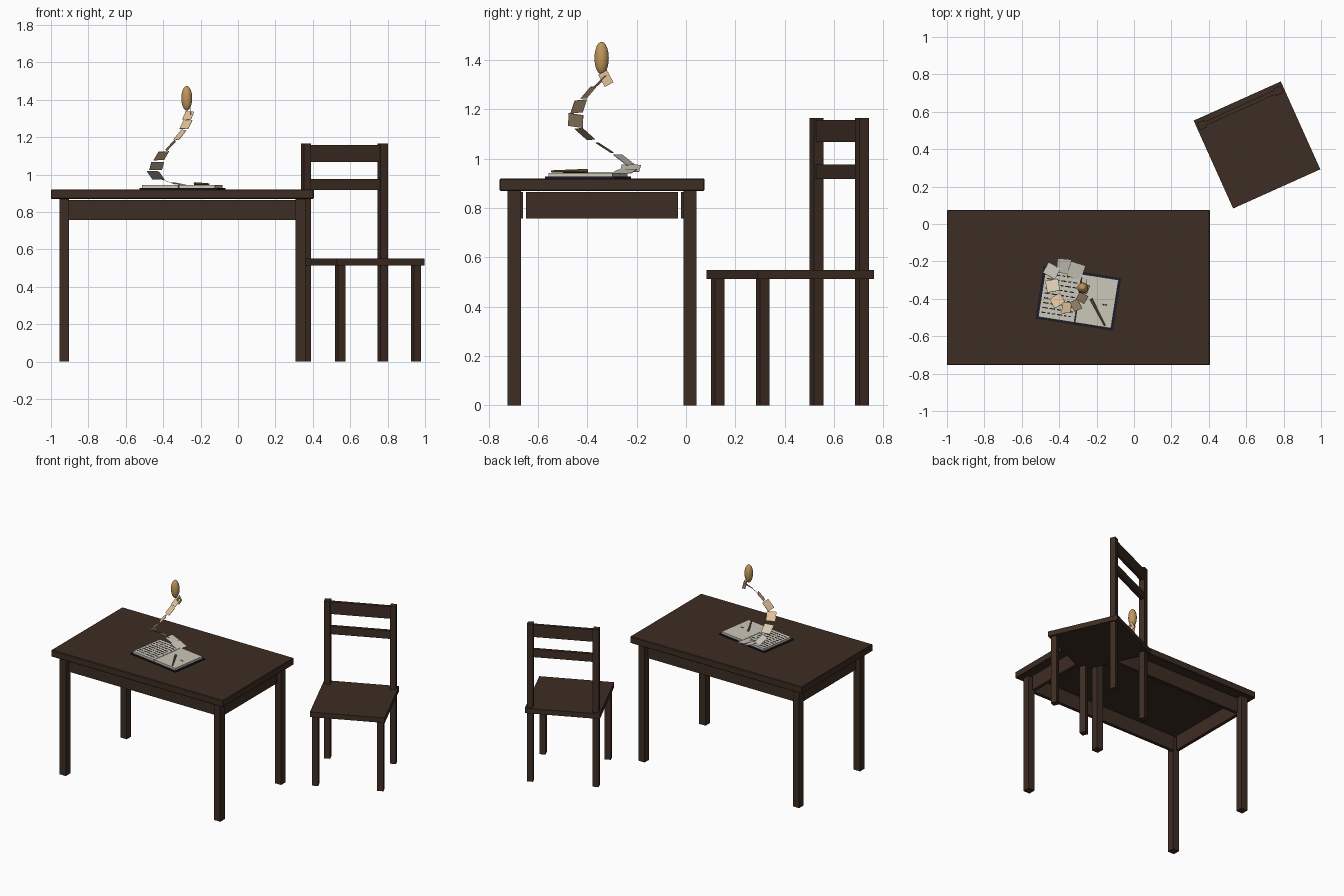
import bpy, math, random
from mathutils import Vector, Matrix

random.seed(4)
default = bpy.data.objects.get("Cube")
if default:
    bpy.data.objects.remove(default, do_unlink=True)


def material(name, rgb):
    m = bpy.data.materials.new(name)
    m.use_nodes = True
    color = (*rgb, 1)
    m.diffuse_color = color
    m.node_tree.nodes["Principled BSDF"].inputs["Base Color"].default_value = color
    return m


wood = material("dark wood", (0.048, 0.026, 0.017))
navy = material("navy cover", (0.012, 0.012, 0.025))
paper = material("paper", (0.60, 0.57, 0.49))
cream = material("cream paper", (0.68, 0.58, 0.43))
peach = material("peach paper", (0.75, 0.53, 0.32))
ink = material("ink", (0.01, 0.01, 0.01))
gold = material("gold", (0.52, 0.31, 0.10))
pen_wood = material("pen wood", (0.25, 0.14, 0.05))


def box(name, x, y, z, mat, frame=Matrix(), bevel=0):
    """Box from (low, high) ranges, placed in a frame."""
    bpy.ops.mesh.primitive_cube_add(size=1)
    ob = bpy.context.object
    ob.name = name
    ranges = (x, y, z)
    size = Vector([b - a for a, b in ranges])
    mid = Vector([(a + b) / 2 for a, b in ranges])
    ob.data.transform(Matrix.Translation(mid) @ Matrix.Diagonal((*size, 1)))
    ob.matrix_world = frame
    ob.data.materials.append(mat)
    if bevel:
        mod = ob.modifiers.new("soft edges", 'BEVEL')
        mod.width = bevel
    return ob


def around(c, half):
    return (c - half, c + half)


def frame_at(x, y, degrees):
    return Matrix.Translation((x, y, 0)) @ Matrix.Rotation(math.radians(degrees), 4, 'Z')


# Table, about its own centre
table = frame_at(-0.2975, -0.34, 0)
box("table_top", (-0.7025, 0.7025), (-0.415, 0.415), (0.87, 0.92), wood, table, 0.004)
for sx in (-1, 1):
    for sy in (-1, 1):
        box("table_leg", around(sx * 0.632, 0.026), around(sy * 0.356, 0.0265),
            (0, 0.87), wood, table)
    box("table_side_apron", around(sx * 0.628, 0.012), around(0, 0.308),
        (0.757, 0.865), wood, table)
    box("table_long_apron", around(0, 0.607), around(sx * 0.332, 0.012),
        (0.757, 0.865), wood, table)

# Chair, turned away from the table
chair = frame_at(0.6575, 0.4225, 24.2)
box("chair_seat", around(0, 0.2555), around(0, 0.2575), (0.513, 0.55), wood, chair)
for sx in (-1, 1):
    box("chair_front_leg", around(sx * 0.2225, 0.021), around(-0.2225, 0.021),
        (0, 0.513), wood, chair)
    box("chair_back_post", around(sx * 0.2245, 0.021), around(0.2175, 0.021),
        (0, 1.165), wood, chair)
for low, high in ((0.918, 0.977), (1.067, 1.157)):
    box("chair_back_slat", around(0, 0.21), around(0.2175, 0.011), (low, high), wood, chair)

# Open book
book = frame_at(-0.2975, -0.3975, -8.9)
box("book_cover", around(0, 0.21), around(0, 0.143), (0.92, 0.927), navy, book)
for sx in (-1, 1):
    box("book_pages", around(sx * 0.0995, 0.0975), around(0, 0.131),
        (0.927, 0.943), paper, book)

# Lines of writing on the first page, two blots on the second
for row in range(9):
    y = 0.105 - row * 0.026
    x = -0.183
    while x < -0.03:
        end = min(x + random.uniform(0.012, 0.032), -0.015)
        box("written_word", (x, end), around(y, 0.003), (0.943, 0.9445), ink, book)
        x = end + 0.010
for x in (0.138, 0.152):
    box("ink_blot", around(x, 0.005), around(-0.012, 0.004), (0.943, 0.9445), ink, book)

# Pen lying on the second page
tail, tip = Vector((-0.23, -0.40, 0.951)), Vector((-0.155, -0.545, 0.949))
bpy.ops.mesh.primitive_cone_add(vertices=8, radius1=0.008, radius2=0.004,
                                depth=(tip - tail).length, location=(tail + tip) / 2)
pen = bpy.context.object
pen.name = "pen"
pen.rotation_euler = (tip - tail).to_track_quat('Z', 'Y').to_euler()
pen.data.materials.append(pen_wood)

# Loose sheets spiralling up out of the book
path = [Vector(p) for p in (
    (-0.31, -0.25, 0.948), (-0.375, -0.225, 0.962), (-0.44, -0.25, 0.995),
    (-0.435, -0.33, 1.045), (-0.41, -0.41, 1.10), (-0.36, -0.447, 1.155),
    (-0.31, -0.435, 1.212), (-0.278, -0.395, 1.268), (-0.266, -0.345, 1.315))]
for i, p in enumerate(path):
    a, b = path[max(i - 1, 0)], path[min(i + 1, len(path) - 1)]
    along = (b - a).normalized()
    side = Vector((along.y, -along.x, 0)).normalized()
    up = side.cross(along)
    t = i / (len(path) - 1)
    length, width = 0.082 - 0.018 * t, 0.082 - 0.034 * t
    turn = Matrix((along, -side, up)).transposed().to_4x4()
    place = Matrix.Translation(p) @ turn @ Matrix.Rotation(random.uniform(-0.2, 0.2), 4, 'Z')
    tint = paper if i < 3 else cream if i < 4 else peach
    box("flying_sheet", around(0, length / 2), around(0, width / 2), around(0, 0.001), tint, place)

# Last sheet curling under the ornament
curl = Matrix.Translation((-0.253, -0.325, 1.325)) @ Matrix.Rotation(0.5, 4, 'X')
box("curled_sheet", around(0, 0.001), around(0, 0.02), around(0, 0.028), peach, curl)

# Golden egg floating on top
bpy.ops.mesh.primitive_uv_sphere_add(segments=24, ring_count=16, radius=1,
                                     location=(-0.274, -0.342, 1.408))
egg = bpy.context.object
egg.name = "golden_egg"
egg.scale = (0.029, 0.029, 0.066)
egg.data.materials.append(gold)
bpy.ops.object.shade_smooth()
